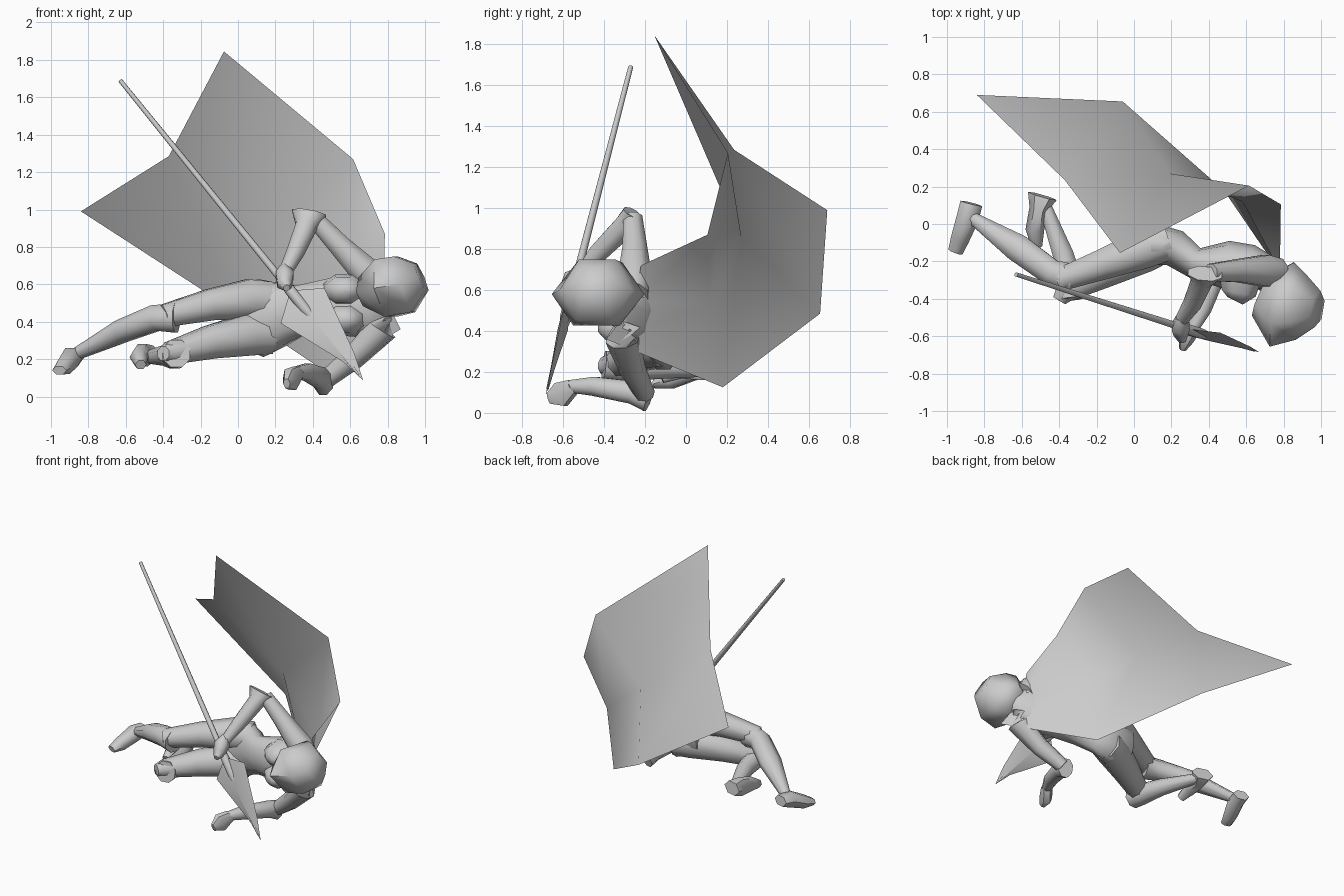
import bpy, math
from mathutils import Vector


def make(name, verts, faces, angle=60):
    me = bpy.data.meshes.new(name)
    me.from_pydata(verts, [], faces)
    me.update()
    ob = bpy.data.objects.new(name, me)
    bpy.context.collection.objects.link(ob)
    bpy.ops.object.select_all(action='DESELECT')
    ob.select_set(True)
    bpy.context.view_layer.objects.active = ob
    bpy.ops.object.mode_set(mode='EDIT')
    bpy.ops.mesh.select_all(action='SELECT')
    bpy.ops.mesh.normals_make_consistent(inside=False)
    bpy.ops.object.mode_set(mode='OBJECT')
    bpy.ops.object.shade_smooth_by_angle(angle=math.radians(angle))
    return ob


def tube(name, rings, sides=8, ref=(0, 0, 1)):
    """Loft rings (x, y, z, radius along ref, other radius)."""
    c = [Vector(r[:3]) for r in rings]
    verts, faces, n = [], [], len(c)
    for i, r in enumerate(rings):
        t = (c[min(i + 1, n - 1)] - c[max(i - 1, 0)]).normalized()
        u = Vector(ref)
        u = (u - t * u.dot(t)).normalized()
        v = t.cross(u)
        for k in range(sides):
            a = 2 * math.pi * (k + .5) / sides
            verts.append(c[i] + u * r[3] * math.cos(a) + v * r[-1] * math.sin(a))
    for i in range(n - 1):
        for k in range(sides):
            j = (k + 1) % sides
            faces.append((i * sides + k, i * sides + j, (i + 1) * sides + j, (i + 1) * sides + k))
    faces.append(tuple(range(sides)))
    faces.append(tuple(range((n - 1) * sides, n * sides)))
    return make(name, verts, faces)


# Torso, chest and neck
tube("torso", [(-.04, -.12, .42, .14, .07), (.12, -.11, .42, .22, .11), (.22, -.13, .44, .18, .10),
               (.33, -.21, .46, .14, .085), (.50, -.22, .48, .16, .13), (.62, -.23, .49, .18, .12),
               (.73, -.27, .50, .18, .09), (.80, -.33, .53, .08, .08)], 10)
for s in (-1, 1):
    tube("chest_form", [(.57, -.26, .49 + s * .08, .09, .13), (.56, -.37, .49 + s * .08, .075, .10),
                        (.54, -.41, .49 + s * .08, .03, .05)], 8)

# Head, crown pointing to +x
tube("head", [(.68, -.38, .56, .09, .12), (.79, -.43, .58, .18, .235), (.89, -.44, .60, .18, .18),
              (.98, -.455, .64, .09, .10)], 6)

# Raised arm holding the spear
tube("raised_upper_arm", [(.77, -.26, .58, .08), (.70, -.25, .65, .09), (.55, -.25, .80, .065),
                          (.41, -.26, .95, .05)], 8, (0, 1, 0))
tube("raised_forearm", [(.38, -.265, .98, .10, .045), (.365, -.30, .91, .06), (.31, -.43, .78, .05),
                        (.25, -.52, .66, .035)], 8, (1, 0, 0))
tube("raised_hand", [(.25, -.50, .69, .03), (.25, -.55, .65, .055), (.25, -.58, .60, .045),
                     (.26, -.63, .58, .02)], 6, (1, 0, 0))

# Lower supporting arm
tube("lower_upper_arm", [(.76, -.29, .43, .08), (.77, -.31, .36, .085), (.62, -.26, .21, .065),
                         (.47, -.20, .09, .05)], 8)
tube("lower_forearm", [(.46, -.18, .07, .07, .055), (.44, -.26, .10, .06), (.37, -.45, .13, .05),
                       (.31, -.57, .13, .032)], 8)
tube("lower_hand", [(.32, -.55, .13, .04), (.28, -.61, .09, .07, .045), (.26, -.67, .07, .03, .02)], 6)

# Upper leg: thigh, boot and foot
tube("upper_thigh", [(.18, -.09, .51, .11), (.06, -.13, .52, .115), (-.15, -.21, .49, .09),
                     (-.40, -.30, .43, .065)])
tube("upper_boot", [(-.33, -.29, .42, .085), (-.44, -.26, .42, .075), (-.62, -.13, .35, .065, .08),
                    (-.86, .03, .23, .035)])
tube("upper_foot", [(-.87, .11, .22, .04, .06), (-.89, .03, .21, .06), (-.93, -.08, .16, .05),
                    (-.955, -.15, .14, .025, .04)], 6)

# Lower leg: thigh, boot and foot
tube("lower_thigh", [(.17, -.10, .33, .11), (.05, -.15, .33, .12), (-.15, -.25, .29, .095),
                     (-.37, -.36, .23, .065), (-.40, -.41, .23, .04)])
tube("lower_boot", [(-.33, -.40, .23, .08), (-.34, -.32, .22, .075), (-.38, -.16, .22, .06),
                    (-.48, .11, .21, .035)])
tube("lower_foot", [(-.49, .15, .23, .05, .08), (-.51, .08, .22, .07, .05), (-.53, -.03, .21, .05),
                    (-.52, -.12, .17, .03)], 6)

# Spear shaft with collar
butt, tip = Vector((-.63, -.27, 1.69)), Vector((.67, -.685, .085))
tube("spear_shaft", [(*butt.lerp(tip, t), r) for t, r in
                     ((0, .012), (.66, .02), (.70, .03), (.76, .03), (.80, .018), (.98, .006))], 8)

# Blade: flat diamond section with two barbs
w = Vector((.78, 0, .627))
nrm = w.cross((tip - butt).normalized())
p = lambda t, a, b=0: butt.lerp(tip, t) + w * a + nrm * b
verts = [p(.70, 0), p(.75, .15), p(.93, .055), p(1, 0), p(.93, -.02), p(.75, -.15),
         p(.80, 0, .025), p(.80, 0, -.025)]
make("spear_blade", verts, [(i, (i + 1) % 6, q) for i in range(6) for q in (6, 7)], 20)

# Billowing cape: rows from the free hem to the neck
rows = [[(-.075, -.155, 1.845), (-.37, .235, 1.285), (-.84, .69, .99)],
        [(.615, .205, 1.27), (.19, .27, .86), (-.06, .655, .485)],
        [(.785, .105, .87), (.58, .12, .54), (.48, .18, .125)],
        [(.78, -.22, .72), (.78, -.25, .54), (.87, -.39, .36)]]
verts = [q for r in rows for q in r]
make("cape", verts, [(i * 3 + k, i * 3 + k + 1, i * 3 + k + 4, i * 3 + k + 3)
                     for i in range(3) for k in range(2)], 100)
